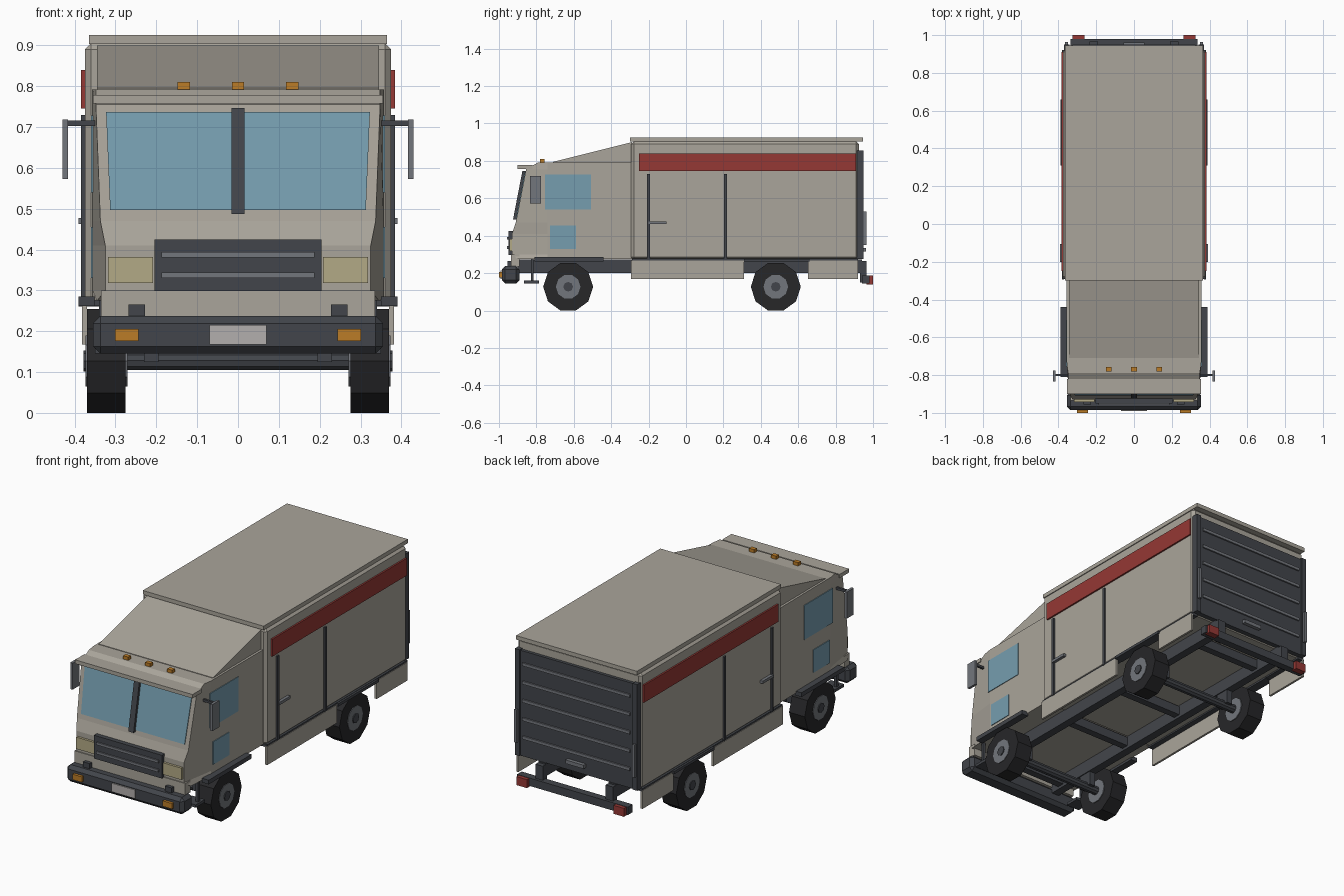
import bpy, bmesh, math
from mathutils import Matrix

if "Cube" in bpy.data.objects:
    bpy.data.objects.remove(bpy.data.objects["Cube"])


def material(name, r, g, b):
    m = bpy.data.materials.new(name)
    m.diffuse_color = (r, g, b, 1)
    m.use_nodes = True
    m.node_tree.nodes["Principled BSDF"].inputs["Base Color"].default_value = m.diffuse_color
    return m


PAINT = material("paint", 0.40, 0.375, 0.325)
DARK = material("dark_metal", 0.055, 0.06, 0.07)
STEEL = material("steel", 0.17, 0.18, 0.20)
TYRE = material("rubber", 0.02, 0.02, 0.022)
GLASS = material("glass", 0.18, 0.34, 0.43)
RED = material("red", 0.30, 0.04, 0.035)
AMBER = material("amber", 0.50, 0.20, 0.02)
LAMP = material("lamp", 0.45, 0.40, 0.24)
PLATE = material("plate", 0.45, 0.43, 0.42)


def finish(name, bm, mat, mirror=False, bevel=0):
    bmesh.ops.recalc_face_normals(bm, faces=bm.faces)
    me = bpy.data.meshes.new(name)
    bm.to_mesh(me)
    bm.free()
    me.materials.append(mat)
    ob = bpy.data.objects.new(name, me)
    bpy.context.collection.objects.link(ob)
    if bevel:
        b = ob.modifiers.new("bevel", 'BEVEL')
        b.width, b.segments = bevel, 1
    if mirror:
        ob.modifiers.new("mirror", 'MIRROR').use_axis[0] = True
    return ob


def box(name, x, y, z, mat, mirror=False, bevel=0):
    """Box from (min, max) pairs; a single x number means centred."""
    if not isinstance(x, tuple):
        x = (-x, x)
    bm = bmesh.new()
    bmesh.ops.create_cube(bm, size=1)
    for v in bm.verts:
        v.co = [(a + b) / 2 + c * (b - a) for (a, b), c in zip((x, y, z), v.co)]
    return finish(name, bm, mat, mirror, bevel)


def cyl_x(name, x0, x1, y, z, r, n, mat, mirror=False, bevel=0):
    bm = bmesh.new()
    bmesh.ops.create_cone(bm, cap_ends=True, segments=n, radius1=r, radius2=r, depth=x1 - x0,
                          matrix=Matrix.Translation(((x0 + x1) / 2, y, z)) @ Matrix.Rotation(math.pi / 2, 4, 'Y'))
    return finish(name, bm, mat, mirror, bevel)


def slab(name, pts, offset, mat, mirror=False):
    """Polygon thickened along an offset vector."""
    bm = bmesh.new()
    a = [bm.verts.new(p) for p in pts]
    b = [bm.verts.new([p[i] + offset[i] for i in range(3)]) for p in pts]
    bm.faces.new(a)
    bm.faces.new(b)
    for i in range(len(a)):
        j = (i + 1) % len(a)
        bm.faces.new((a[i], a[j], b[j], b[i]))
    return finish(name, bm, mat, mirror)


# Cab shell: rows of (z, front y, front half width), lofted bottom to top
rows = [(0.275, -0.90, 0.345), (0.30, -0.93, 0.325), (0.41, -0.93, 0.325),
        (0.47, -0.91, 0.337), (0.755, -0.855, 0.348), (0.792, -0.79, 0.348)]
bm = bmesh.new()
rings = []
for z, yf, w in rows:
    half = [(0.358, -0.29), (0.356, -0.74), (w, yf)]
    loop = half + [(-x, y) for x, y in reversed(half)]
    rings.append([bm.verts.new((x, y, z)) for x, y in loop])
for a, b in zip(rings, rings[1:]):
    for i in range(6):
        j = (i + 1) % 6
        bm.faces.new((a[i], a[j], b[j], b[i]))
bm.faces.new(rings[0])
bm.faces.new(rings[-1])
finish("cab_shell", bm, PAINT)
slab("roof_fairing", [(-0.345, -0.29, 0.78), (-0.345, -0.29, 0.90), (-0.345, -0.71, 0.795), (-0.345, -0.71, 0.78)],
     (0.69, 0, 0), PAINT)
box("cab_lower_front", 0.335, (-0.935, -0.89), (0.235, 0.30), PAINT)
box("sun_visor", 0.355, (-0.90, -0.82), (0.757, 0.778), PAINT)
for x in (-0.133, 0, 0.133):
    box("roof_marker_light", (x - 0.015, x + 0.015), (-0.78, -0.757), (0.788, 0.81), AMBER)


# Windscreen lying on the sloped front
def front_y(z):
    return -0.91 + (z - 0.47) * 0.055 / 0.285


zb, zt = 0.497, 0.737
slab("windscreen", [(0.012, front_y(zb), zb), (0.313, front_y(zb), zb), (0.323, front_y(zt), zt), (0.012, front_y(zt), zt)],
     (0, -0.004, 0), GLASS, True)
zb, zt = 0.487, 0.747
slab("windscreen_bar", [(-0.016, front_y(zb), zb), (0.016, front_y(zb), zb), (0.016, front_y(zt), zt), (-0.016, front_y(zt), zt)],
     (0, -0.018, 0), DARK)

# Cab side details
box("side_window", (0.345, 0.360), (-0.754, -0.508), (0.54, 0.728), GLASS, True)
box("lower_side_window", (0.345, 0.360), (-0.727, -0.588), (0.33, 0.455), GLASS, True)
box("mirror_arm", (0.345, 0.428), (-0.806, -0.794), (0.703, 0.716), DARK, True)
box("mirror", (0.416, 0.430), (-0.834, -0.775), (0.573, 0.718), STEEL, True)
box("cab_sill", (0.35, 0.390), (-0.81, -0.44), (0.262, 0.285), DARK, True)
box("step_hanger", (0.325, 0.340), (-0.83, -0.815), (0.15, 0.28), DARK, True)
box("step_plate", (0.27, 0.350), (-0.865, -0.785), (0.145, 0.16), DARK, True)

# Grille, lamps and front bumper
box("grille", 0.205, (-0.950, -0.92), (0.298, 0.425), DARK)
for z in (0.337, 0.387):
    box("grille_slat", 0.187, (-0.957, -0.945), (z - 0.007, z + 0.007), STEEL)
box("headlight", (0.208, 0.318), (-0.943, -0.92), (0.318, 0.382), LAMP, True)
box("front_bumper", 0.355, (-0.985, -0.89), (0.145, 0.237), DARK, bevel=0.018)
box("tow_hook", (0.228, 0.268), (-0.955, -0.92), (0.225, 0.265), DARK, True)
box("front_indicator", (0.244, 0.301), (-1.0, -0.975), (0.176, 0.206), AMBER, True)
box("front_plate", 0.07, (-0.991, -0.975), (0.168, 0.215), PLATE)

# Cargo box
box("cargo_box", 0.375, (-0.294, 0.925), (0.27, 0.905), PAINT, bevel=0.015)
box("cargo_roof", 0.365, (-0.30, 0.945), (0.903, 0.925), PAINT)
box("box_sill", (0.34, 0.379), (-0.29, 0.92), (0.262, 0.277), DARK, True)
box("red_stripe", (0.37, 0.384), (-0.25, 0.91), (0.745, 0.84), RED, True)
for y in (-0.2, 0.21):
    box("side_door_bar", (0.37, 0.384), (y - 0.008, y + 0.008), (0.27, 0.73), DARK, True)
box("side_door_handle", (0.37, 0.391), (-0.2, -0.105), (0.462, 0.477), STEEL, True)
box("front_skirt", (0.370, 0.382), (-0.294, 0.31), (0.168, 0.268), PAINT, True)
box("rear_skirt", (0.370, 0.382), (0.652, 0.92), (0.168, 0.268), PAINT, True)
box("rear_arch_lip", (0.34, 0.390), (0.31, 0.66), (0.260, 0.275), DARK, True)

# Rear roller door
box("rear_door", 0.345, (0.91, 0.942), (0.275, 0.85), DARK)
box("rear_post", (0.342, 0.370), (0.91, 0.950), (0.275, 0.855), DARK, True)
for z in (0.38, 0.48, 0.58, 0.68, 0.78):
    box("rear_door_rib", 0.325, (0.938, 0.950), (z - 0.008, z + 0.008), STEEL)
box("rear_door_handle", 0.055, (0.938, 0.962), (0.315, 0.335), STEEL)
box("rear_grab_bar", (0.350, 0.364), (0.945, 0.964), (0.35, 0.53), STEEL, True)

# Chassis
box("frame_rail", (0.19, 0.235), (-0.90, 0.94), (0.20, 0.272), DARK, True)
for y in (-0.82, -0.30, 0.12, 0.75):
    box("cross_member", 0.20, (y - 0.02, y + 0.02), (0.215, 0.265), DARK)
box("rear_bumper_bracket", (0.19, 0.235), (0.93, 0.965), (0.15, 0.265), DARK, True)
box("rear_bumper", 0.335, (0.94, 0.98), (0.145, 0.188), DARK)
box("rear_light", (0.262, 0.325), (0.965, 1.0), (0.14, 0.186), RED, True)

# Wheels and axles
for end, y in (("front", -0.63), ("rear", 0.48)):
    cyl_x(end + "_axle", -0.29, 0.29, y, 0.128, 0.024, 10, DARK)
    cyl_x(end + "_tyre", 0.275, 0.370, y, 0.127, 0.1335, 10, TYRE, True)
    cyl_x(end + "_rim", 0.27, 0.373, y, 0.127, 0.066, 10, STEEL, True)
    cyl_x(end + "_hub", 0.36, 0.378, y, 0.127, 0.026, 8, DARK, True)
    box(end + "_spring_mount", (0.195, 0.230), (y - 0.04, y + 0.04), (0.125, 0.21), DARK, True)
